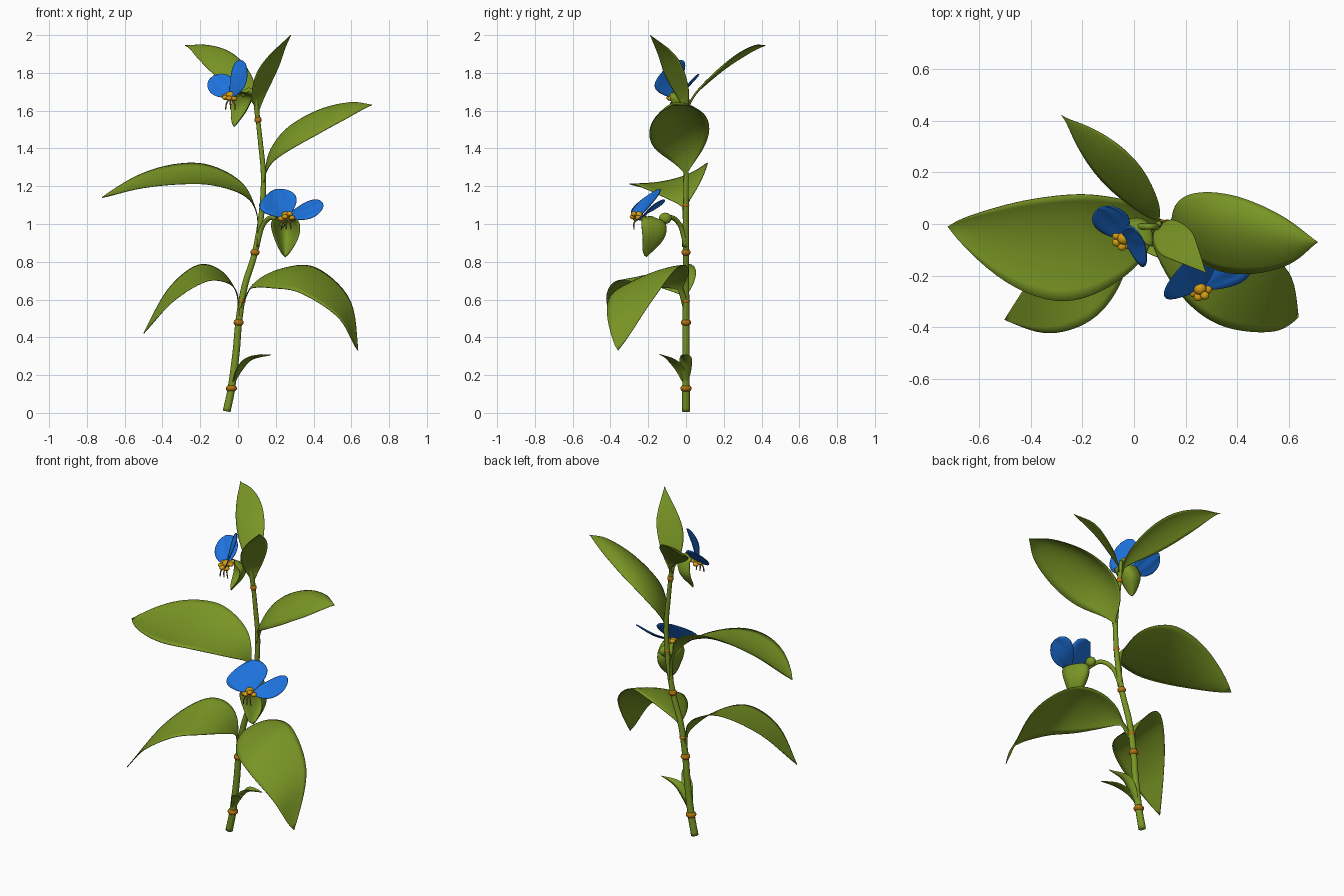
import bpy, bmesh, math, random
from mathutils import Vector

random.seed(4)
cube = bpy.data.objects.get("Cube")
if cube:
    bpy.data.objects.remove(cube, do_unlink=True)


def material(name, rgb):
    m = bpy.data.materials.new(name)
    m.use_nodes = True
    m.diffuse_color = (*rgb, 1)
    m.node_tree.nodes["Principled BSDF"].inputs["Base Color"].default_value = (*rgb, 1)
    return m


GREEN = material("leaf green", (.19, .3, .018))
BROWN = material("node brown", (.45, .17, .006))
BLUE = material("petal blue", (.013, .175, .74))
YELLOW = material("anther yellow", (.68, .34, .006))
TAN = material("filament tan", (.3, .2, .06))


def finish(name, bm, mat, thickness=0):
    bmesh.ops.remove_doubles(bm, verts=bm.verts, dist=.0002)
    bmesh.ops.recalc_face_normals(bm, faces=bm.faces)
    me = bpy.data.meshes.new(name)
    bm.to_mesh(me)
    bm.free()
    me.materials.append(mat)
    for p in me.polygons:
        p.use_smooth = True
    ob = bpy.data.objects.new(name, me)
    bpy.context.collection.objects.link(ob)
    if thickness:
        mod = ob.modifiers.new("thickness", "SOLIDIFY")
        mod.thickness = thickness
        mod.offset = 0
    return ob


def along(points, t):
    """Smooth position on a path through the points, t from 0 to 1."""
    pts = [Vector(p) for p in points]
    pts = [2 * pts[0] - pts[1]] + pts + [2 * pts[-1] - pts[-2]]
    s = t * (len(points) - 1)
    i = min(int(s), len(points) - 2)
    f = s - i
    a, b, c, d = pts[i:i + 4]
    return .5 * (2 * b + (c - a) * f + (2 * a - 5 * b + 4 * c - d) * f * f
                 + (3 * b - a - 3 * c + d) * f ** 3)


def grid(name, rows, mat, caps=False, thickness=0):
    bm = bmesh.new()
    vs = [[bm.verts.new(p) for p in row] for row in rows]
    for r, q in zip(vs, vs[1:]):
        n = len(r)
        for j in range(n if caps else n - 1):
            k = (j + 1) % n
            bm.faces.new((r[j], r[k], q[k], q[j]))
    if caps:
        bm.faces.new(vs[0])
        bm.faces.new(vs[-1])
    return finish(name, bm, mat, thickness)


def tube(name, path, r0, r1, mat, steps=16, sides=12):
    rows = []
    for i in range(steps + 1):
        t = i / steps
        d = (along(path, min(t + .01, 1)) - along(path, max(t - .01, 0))).normalized()
        x = d.cross(Vector((.1, 1, .2))).normalized()
        y = d.cross(x)
        r = r0 + (r1 - r0) * t
        rows.append([along(path, t) + r * (x * math.cos(a) + y * math.sin(a))
                     for a in (j * math.tau / sides for j in range(sides))])
    return grid(name, rows, mat, caps=True)


def blade(name, rib, left, right, mat=GREEN, skew=1, power=1, start=0, wave=0, steps=32):
    """Curved blade: midrib path plus the offsets of both edges at the widest point.
    Up to start it is only a narrow stalk."""
    left, right = Vector(left), Vector(right)
    rows = []
    for i in range(steps + 1):
        t = i / steps
        s = max(t - start, 0) / (1 - start)
        w = max(math.sin(math.pi * s ** skew), 0) ** power
        if start:
            w = max(w, .09 * (1 - t))
        row = []
        for j in range(13):
            u = j / 6 - 1
            p = along(rib, t) + w * ((left - right) / 2 * u + (left + right) / 2 * u * u)
            p.z += wave * w * t * math.sin(u * 7)
            row.append(p)
        rows.append(row)
    return grid(name, rows, mat, thickness=.004)


def ball(name, loc, size, mat):
    bm = bmesh.new()
    bmesh.ops.create_uvsphere(bm, u_segments=16, v_segments=8, radius=1)
    for v in bm.verts:
        v.co = Vector(loc) + Vector(v.co[k] * size[k] for k in range(3))
    return finish(name, bm, mat)


# Stem with swollen nodes
stem = [(-.06, 0, .008), (-.035, 0, .13), (-.01, 0, .32), (.005, 0, .49), (.035, 0, .67),
        (.09, 0, .85), (.125, 0, 1.06), (.135, 0, 1.25), (.12, 0, 1.42), (.105, 0, 1.56),
        (.095, 0, 1.68)]
tube("stem", stem, .021, .011, GREEN, 60, 16)
for z, swell in ((.13, 1), (.48, 1), (.59, .8), (.85, 1), (1.1, .8), (1.55, 1)):
    near = min((along(stem, i / 300) for i in range(301)), key=lambda p: abs(p.z - z))
    r = (.031 - .008 * z) * swell
    ball("stem_node", near, (r, r, .02 * swell), BROWN)

# Large leaves
blade("left_middle_leaf",
      [(.10, 0, .88), (.1, 0, 1.05), (.03, -.02, 1.165), (-.14, -.05, 1.23),
       (-.32, -.065, 1.235), (-.52, -.05, 1.205), (-.72, -.01, 1.14)],
      (0, .175, .085), (0, -.235, -.025), power=.85, start=.22)
blade("right_upper_leaf",
      [(.135, 0, 1.23), (.18, 0, 1.39), (.28, -.02, 1.51), (.44, -.04, 1.6),
       (.6, -.06, 1.64), (.71, -.07, 1.63)], (-.03, .15, -.03), (.02, -.16, -.11),
      skew=.95, power=1.1, start=.04)
blade("left_lower_leaf",
      [(.005, 0, .52), (-.01, -.01, .64), (-.08, -.08, .72), (-.2, -.18, .735),
       (-.36, -.29, .62), (-.5, -.37, .42)], (-.02, .165, .045), (.03, -.195, -.04),
      start=.15)
blade("right_lower_leaf",
      [(.015, 0, .56), (.08, -.04, .68), (.2, -.12, .735), (.36, -.21, .725),
       (.55, -.29, .57), (.635, -.36, .33)], (.06, .16, .04), (-.03, -.18, -.09),
      power=.9, start=.15)
blade("back_top_leaf",
      [(.1, 0, 1.57), (.08, .04, 1.68), (0, .14, 1.79), (-.1, .25, 1.88),
       (-.2, .35, 1.93), (-.28, .42, 1.945)], (.055, .05, .035), (-.07, -.035, -.055),
      skew=.92, power=1.35, start=.08)
blade("front_top_leaf",
      [(.105, 0, 1.55), (.11, -.01, 1.67), (.15, -.06, 1.8), (.2, -.11, 1.9),
       (.28, -.19, 2)], (.06, .045, .02), (-.06, -.045, -.025), power=1.1, start=.06)

# Small leaves by the lowest node
blade("small_front_leaf", [(-.035, 0, .13), (0, -.03, .22), (.05, -.08, .28), (.125, -.14, .31)],
      (.02, .03, 0), (-.01, -.03, .01))
blade("small_side_leaf", [(-.03, 0, .13), (.01, 0, .21), (.07, 0, .28), (.175, -.01, .308)],
      (-.01, .03, .02), (-.01, -.035, .02))


def flower(side, heart, petals, stalk, bract, cup):
    heart = Vector(heart)
    tube(side + "_flower_stalk", stalk, .013, .012, GREEN)
    blade(side + "_bract", bract, *cup, skew=.85, power=.75)
    for rib, a, b in petals:
        blade(side + "_petal", [heart, *rib], a, b, BLUE, skew=1.55, power=.48, wave=.004)
    # Anthers around the heart, filaments hanging below
    ball(side + "_flower_heart", heart + Vector((0, 0, .01)), (.025, .025, .022), YELLOW)
    for i in range(7):
        a = i * math.tau / 7
        d = Vector((math.cos(a), math.sin(a) - .1, random.uniform(-.3, .7))) * .03
        tube(side + "_anther_stalk", [heart, heart + d * .6, heart + d], .009, .008, YELLOW, 4, 8)
        ball(side + "_anther", heart + d, (.017, .016, .013), YELLOW)
    for dx in (-.02, 0, .02):
        path = [heart, heart + Vector((dx, -.025, -.03)), heart + Vector((dx * 1.3, -.025, -.065))]
        tube(side + "_filament", path, .005, .003, TAN, 8, 6)


flower("left", (.255, -.25, 1.035),
       [([(.225, -.2, 1.11), (.2, -.145, 1.185)], (.09, .03, .01), (-.1, -.095, -.045)),
        ([(.35, -.2, 1.06), (.45, -.16, 1.11)], (-.02, .07, .04), (.02, -.045, -.035))],
       [(.1, 0, .88), (.13, -.03, .99), (.18, -.08, 1.035), (.24, -.13, .99)],
       [(.245, -.18, 1.04), (.25, -.11, 1), (.255, -.12, .92), (.25, -.21, .825)],
       ((.075, -.13, .01), (-.075, -.13, .01)))
ball("left_flower_bud", (.225, -.11, 1.03), (.026, .034, .03), GREEN)

flower("right", (-.04, -.055, 1.67),
       [([(-.075, .0, 1.72), (-.13, .065, 1.785)], (.06, .02, .03), (-.06, -.03, -.035)),
        ([(0, -.075, 1.76), (.04, -.07, 1.85)], (-.035, .07, .05), (.025, -.09, -.05))],
       [(.105, 0, 1.55), (.09, -.01, 1.66), (.06, -.01, 1.71), (.02, -.01, 1.68)],
       [(.0, -.03, 1.7), (.05, -.0, 1.67), (.03, .01, 1.6), (-.02, -.04, 1.515)],
       ((.02, -.09, .01), (-.08, .0, .01)))
